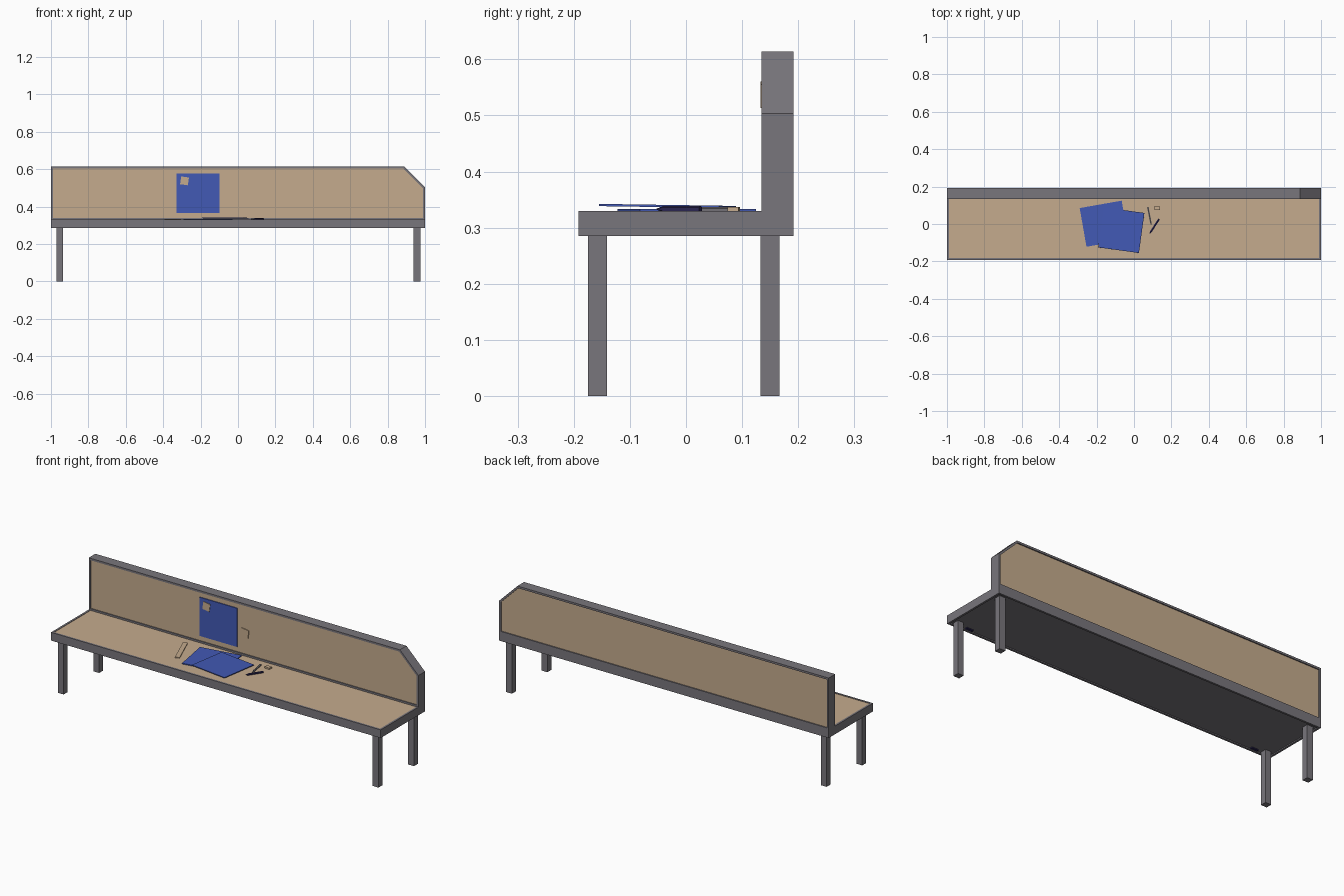
import bpy, bmesh, math
from mathutils import Vector, Matrix

if "Cube" in bpy.data.objects:
    bpy.data.objects.remove(bpy.data.objects["Cube"])


def material(name, rgb):
    m = bpy.data.materials.new(name)
    m.diffuse_color = (*rgb, 1)
    m.use_nodes = True
    m.node_tree.nodes["Principled BSDF"].inputs["Base Color"].default_value = m.diffuse_color
    return m


GREY = material("grey_frame", (0.19, 0.18, 0.20))
TAN = material("tan_panel", (0.56, 0.41, 0.27))
BLUE = material("blue_sheet", (0.055, 0.10, 0.46))
NAVY = material("dark_navy", (0.025, 0.02, 0.09))


def finish(bm, name, mats):
    bm.normal_update()
    me = bpy.data.meshes.new(name)
    bm.to_mesh(me)
    bm.free()
    for m in mats:
        me.materials.append(m)
    ob = bpy.data.objects.new(name, me)
    bpy.context.collection.objects.link(ob)
    return ob


def box(name, center, size, mat, rot=None):
    """Box with an optional rotation about its centre."""
    bm = bmesh.new()
    M = Matrix.Translation(center) @ (rot or Matrix()) @ Matrix.Diagonal((*size, 1))
    bmesh.ops.create_cube(bm, size=1, matrix=M)
    return finish(bm, name, [mat])


def framed_panel(name, profile, extrude, rim, insets):
    """Extruded outline whose caps get a rim and a recessed panel.
    insets: list of (direction, depth, material index)."""
    bm = bmesh.new()
    f = bm.faces.new([bm.verts.new(p) for p in profile])
    r = bmesh.ops.extrude_face_region(bm, geom=[f])
    bmesh.ops.translate(bm, vec=extrude,
                        verts=[g for g in r["geom"] if isinstance(g, bmesh.types.BMVert)])
    bmesh.ops.recalc_face_normals(bm, faces=bm.faces)
    bm.normal_update()
    for d, depth, idx in insets:
        d = Vector(d)
        face = max((g for g in bm.faces if g.normal.dot(d) > 0.99),
                   key=lambda g: g.calc_center_median().dot(d))
        bmesh.ops.inset_region(bm, faces=[face], thickness=rim, depth=0, use_even_offset=True)
        new = bmesh.ops.extrude_discrete_faces(bm, faces=[face])["faces"][0]
        bmesh.ops.translate(bm, vec=d * -depth, verts=new.verts)
        new.material_index = idx
    return finish(bm, name, [GREY, TAN])


def rod(name, a, b, radius, mat, tip=0.0):
    """Thin six-sided rod from a to b, with an optional pointed tip at b."""
    a, b = Vector(a), Vector(b)
    d = b - a
    q = d.to_track_quat('Z', 'Y').to_matrix().to_4x4()
    L = d.length
    bm = bmesh.new()
    body = L - tip
    bmesh.ops.create_cone(bm, cap_ends=True, segments=6, radius1=radius, radius2=radius, depth=body,
                          matrix=Matrix.Translation(a + d.normalized() * body / 2) @ q)
    if tip:
        bmesh.ops.create_cone(bm, cap_ends=True, segments=6, radius1=radius, radius2=0.001, depth=tip,
                              matrix=Matrix.Translation(b - d.normalized() * tip / 2) @ q)
    return finish(bm, name, [mat])


def rz(deg):
    return Matrix.Rotation(math.radians(deg), 4, 'Z')


def ry(deg):
    return Matrix.Rotation(math.radians(deg), 4, 'Y')


# Table top: grey rim, tan surface, recessed underside
framed_panel("table_top",
             [(-1, -0.192, 0.285), (1, -0.192, 0.285), (1, 0.192, 0.285), (-1, 0.192, 0.285)],
             (0, 0, 0.045), 0.011, [((0, 0, 1), 0.002, 1), ((0, 0, -1), 0.006, 0)])

# Back board with one clipped corner, panels on both sides
framed_panel("back_board",
             [(-1, 0.135, 0.327), (1, 0.135, 0.327), (1, 0.135, 0.503),
              (0.888, 0.135, 0.614), (-1, 0.135, 0.614)],
             (0, 0.057, 0), 0.011, [((0, -1, 0), 0.005, 1), ((0, 1, 0), 0.006, 1)])

# Four square legs
for sx, side in ((-0.953, "left"), (0.957, "right")):
    for sy, end in ((-0.158, "front"), (0.15, "back")):
        box(f"{end}_{side}_leg", (sx, sy, 0.146), (0.035, 0.034, 0.292), GREY)

# Small fittings under the front edge
for x in (-0.89, 0.88):
    box("under_fitting", (x, -0.17, 0.289), (0.04, 0.014, 0.007), NAVY)

# Poster and pinned notes on the board
box("poster", (-0.214, 0.138, 0.471), (0.228, 0.005, 0.212), BLUE)
box("pinned_note", (-0.286, 0.1345, 0.537), (0.042, 0.003, 0.042), TAN, ry(8))
box("wall_note", (-0.055, 0.138, 0.452), (0.045, 0.005, 0.045), TAN, ry(8))

# Overlapping sheets on the table
box("lower_sheet", (-0.16, 0.0015, 0.331), (0.228, 0.21, 0.005), BLUE, rz(10))
box("upper_sheet", (-0.068, -0.033, 0.3385), (0.22, 0.216, 0.004), BLUE,
    Matrix.Rotation(-0.015, 4, 'X') @ rz(-7.8))

# Ruler, eraser and pens
box("ruler", (-0.348, 0.006, 0.330), (0.024, 0.178, 0.005), TAN, rz(22))
box("eraser", (0.124, 0.085, 0.332), (0.03, 0.02, 0.009), TAN, rz(-5))
rod("pencil", (0.074, 0.09, 0.332), (0.092, -0.005, 0.332), 0.005, GREY, 0.015)
rod("pen", (0.134, 0.026, 0.333), (0.083, -0.052, 0.333), 0.006, NAVY, 0.015)
